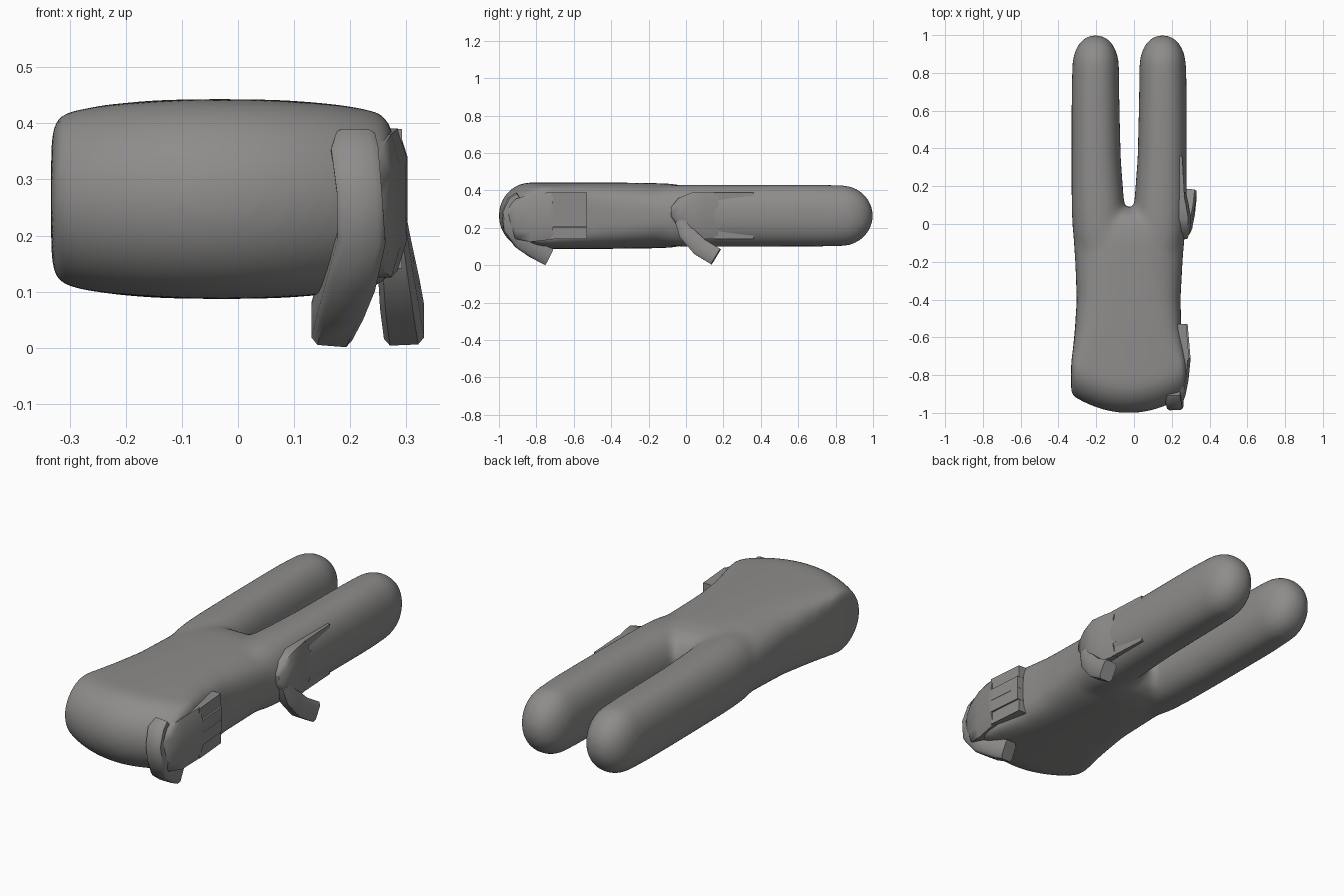
import bpy, bmesh, math
from mathutils import Vector

if "Cube" in bpy.data.objects:
    bpy.data.objects.remove(bpy.data.objects["Cube"])

CZ = 0.265  # height of the body's middle plane

grey = bpy.data.materials.new("dark_grey")
grey.diffuse_color = (0.27, 0.265, 0.26, 1)
grey.use_nodes = True
grey.node_tree.nodes["Principled BSDF"].inputs["Base Color"].default_value = grey.diffuse_color


def add_loft(bm, rings, strip_caps=False):
    """Skin a list of closed rings and cap both ends."""
    rows = [[bm.verts.new(p) for p in r] for r in rings]
    n = len(rows[0])
    for a, b in zip(rows, rows[1:]):
        for i in range(n):
            j = (i + 1) % n
            bm.faces.new((a[i], a[j], b[j], b[i]))
    for row in (rows[0], rows[-1][::-1]):
        if not strip_caps:
            bm.faces.new(row)
            continue
        # pair upper and lower points so a bowed cap stays smooth
        o = 0 if row is rows[0] else n - 1
        for i in range(n // 2):
            q = [row[(o + i) % n], row[(o + i + 1) % n],
                 row[(o - i - 1) % n], row[(o - i) % n]]
            bm.faces.new(list(dict.fromkeys(q)))


def finish(name, bm, angle=30):
    bmesh.ops.recalc_face_normals(bm, faces=bm.faces)
    me = bpy.data.meshes.new(name)
    bm.to_mesh(me)
    bm.free()
    me.materials.append(grey)
    ob = bpy.data.objects.new(name, me)
    bpy.context.collection.objects.link(ob)
    bpy.ops.object.select_all(action='DESELECT')
    bpy.context.view_layer.objects.active = ob
    ob.select_set(True)
    bpy.ops.object.shade_smooth_by_angle(angle=math.radians(angle))
    return ob


def section(y, x0, x1, h, n, bow=0.0, crown=0.0, count=48):
    """Superellipse in x and z; bow pushes the sides back, crown thins them."""
    cx, a = (x0 + x1) / 2, (x1 - x0) / 2
    ring = []
    for i in range(count):
        t = 2 * math.pi * i / count
        c, s = math.cos(t), math.sin(t)
        r = (abs(c) ** n + abs(s) ** n) ** (-1 / n)
        u = (c * r) ** 2
        ring.append((cx + a * c * r, y + bow * u, CZ + h * s * r * (1 - crown * u)))
    return ring


# Body: square rounded end, waist, then two legs
bm = bmesh.new()
rings = []
for k in range(0, 9):
    t = math.pi / 2 * (k + 0.4) / 8.4
    rings.append(section(-1.002 + 0.17 * (1 - math.cos(t)), -0.333, 0.277,
                         0.178 * math.sin(t), 26, 0.095, 0.13))
for y, x0, x1, h, n, bow, crown in [
        (-0.72, -0.323, 0.266, 0.178, 9, 0.06, 0.1), (-0.58, -0.313, 0.251, 0.178, 5, 0.02, 0.05),
        (-0.4, -0.303, 0.246, 0.177, 3.4, 0, 0), (-0.2, -0.311, 0.257, 0.175, 2.9, 0, 0),
        (-0.08, -0.32, 0.267, 0.171, 2.6, 0, 0), (0.0, -0.315, 0.263, 0.158, 2.4, 0, 0),
        (0.05, -0.3, 0.25, 0.13, 2.3, 0, 0), (0.085, -0.28, 0.23, 0.07, 2.2, 0, 0)]:
    rings.append(section(y, x0, x1, h, n, bow, crown))
add_loft(bm, rings, True)
for side, cx in ((-1, -0.203), (1, 0.152)):
    rings = []
    for y, outer, inner, h in [
            (-0.3, 0.075, 0.15, 0.13), (-0.15, 0.103, 0.16, 0.155),
            (-0.05, 0.12, 0.16, 0.165), (0.05, 0.126, 0.157, 0.167),
            (0.1, 0.127, 0.152, 0.167), (0.2, 0.128, 0.144, 0.166),
            (0.35, 0.128, 0.133, 0.166), (0.55, 0.128, 0.128, 0.166),
            (0.7, 0.127, 0.125, 0.166)]:
        xo, xi = cx + side * outer, cx - side * inner
        rings.append(section(y, min(xo, xi), max(xo, xi), h, 2.3))
    for k in range(0, 9):
        t = math.pi / 2 * k / 8.3
        w = 0.124 * math.cos(t) ** 0.9
        rings.append(section(0.831 + 0.17 * math.sin(t), cx - w, cx + w,
                             0.164 * math.cos(t), 2.2))
    add_loft(bm, rings, True)
body = finish("body", bm)
rm = body.modifiers.new("merge", 'REMESH')
rm.mode = 'VOXEL'
rm.voxel_size = 0.012
rm.use_smooth_shade = True
sm = body.modifiers.new("soften", 'SMOOTH')
sm.factor = 0.5
sm.iterations = 6
# extra softening only where the legs join
group = body.vertex_groups.new(name="join")
group.add([v.index for v in body.data.vertices if -0.32 < v.co.y < 0.3], 1.0, 'REPLACE')
sj = body.modifiers.new("soften_join", 'SMOOTH')
sj.factor = 0.5
sj.iterations = 25
sj.vertex_group = "join"


def palm(name, stations):
    """Plate along y; each station is y, z low, z high, x inner, x outer."""
    bm = bmesh.new()
    rings = []
    for y, z0, z1, xi, xo in stations:
        d = (z1 - z0) * 0.2
        rings.append([(xi, y, z0), (xo - 0.015, y, z0), (xo, y, z0 + d),
                      (xo, y, z1 - d), (xo - 0.015, y, z1), (xi, y, z1)])
    add_loft(bm, rings)
    finish(name, bm, 50)


def fingers(name, y0, y1, xi, xo0, xo1):
    bm = bmesh.new()
    for i in range(4):
        z0, z1 = 0.141 + 0.0625 * i, 0.2025 + 0.0625 * i
        inset = 0.008 if i in (0, 3) else 0.0
        add_loft(bm, [[(xi, y, z0), (xo - inset, y, z0),
                       (xo - inset, y, z1), (xi, y, z1)]
                      for y, xo in ((y0, xo0), (y1, xo1))])
    finish(name, bm)


def strip(name, path):
    """Bent boxy tube; each point is x, y, z, half width, half depth."""
    bm = bmesh.new()
    pts = [Vector(p[:3]) for p in path]
    rings = []
    for i, (p, q) in enumerate(zip(pts, path)):
        t = pts[min(i + 1, len(pts) - 1)] - pts[max(i - 1, 0)]
        nrm = t.cross(Vector((1, 0, 0))).normalized()
        wid = nrm.cross(t).normalized()
        rings.append([p + wid * q[3] * u + nrm * q[4] * v for u, v in
                      ((1, .7), (.7, 1), (-.7, 1), (-1, .7),
                       (-1, -.7), (-.7, -1), (.7, -1), (1, -.7))])
    add_loft(bm, rings)
    finish(name, bm, 50)


# Hand at the front corner
palm("front_palm", [(-0.965, 0.22, 0.30, 0.18, 0.25), (-0.91, 0.14, 0.355, 0.18, 0.272),
                    (-0.83, 0.125, 0.38, 0.19, 0.288), (-0.71, 0.138, 0.391, 0.21, 0.30)])
fingers("front_fingers", -0.72, -0.53, 0.21, 0.30, 0.284)
strip("front_thumb", [(0.21, -0.895, 0.372, 0.034, 0.022), (0.208, -0.93, 0.345, 0.042, 0.027),
                      (0.216, -0.962, 0.28, 0.04, 0.024), (0.22, -0.945, 0.2, 0.043, 0.033),
                      (0.2, -0.885, 0.13, 0.045, 0.043), (0.182, -0.81, 0.083, 0.042, 0.047),
                      (0.167, -0.735, 0.046, 0.037, 0.048)])

# Hand on the side of the leg
palm("rear_palm", [(-0.08, 0.26, 0.31, 0.22, 0.283), (-0.04, 0.20, 0.36, 0.22, 0.296),
                   (0.03, 0.15, 0.388, 0.21, 0.302), (0.1, 0.14, 0.39, 0.21, 0.29),
                   (0.17, 0.14, 0.39, 0.21, 0.275)])
fingers("rear_fingers", 0.15, 0.36, 0.2, 0.275, 0.263)
strip("rear_thumb", [(0.272, -0.03, 0.24, 0.025, 0.03), (0.278, 0.0, 0.175, 0.03, 0.042),
                     (0.288, 0.075, 0.097, 0.035, 0.048), (0.296, 0.16, 0.046, 0.036, 0.048)])
